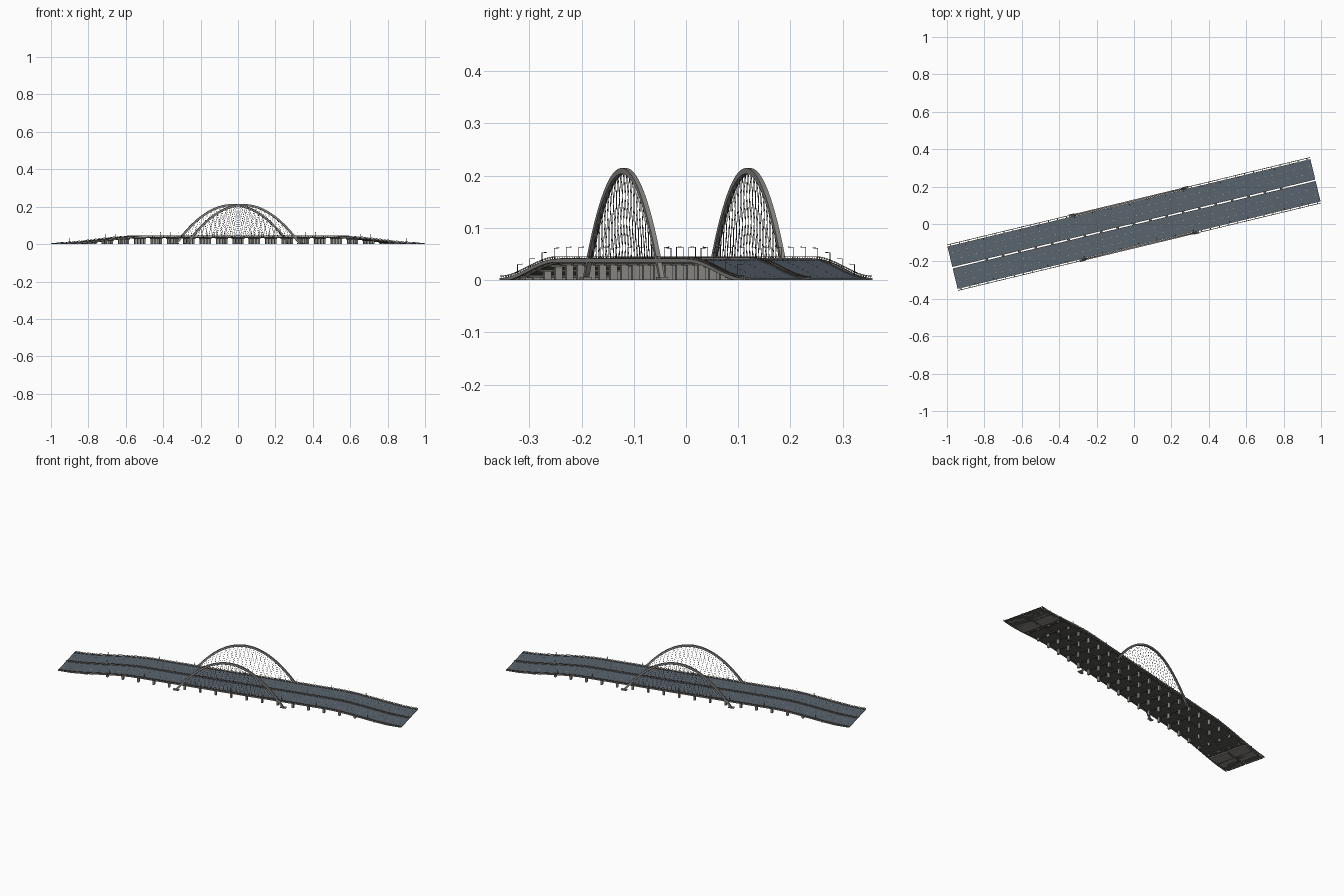
import bpy, bmesh, math
from mathutils import Vector, Matrix

if "Cube" in bpy.data.objects:
    bpy.data.objects.remove(bpy.data.objects["Cube"])

ANGLE = math.atan2(0.2341, 0.9722)   # bridge runs skewed in plan
L = 0.998                            # half length
APEX, SPAN, ARCH_V = 0.209, 0.312, 0.1225


def material(name, rgb):
    m = bpy.data.materials.new(name)
    m.diffuse_color = (*rgb, 1)
    m.use_nodes = True
    m.node_tree.nodes["Principled BSDF"].inputs["Base Color"].default_value = m.diffuse_color
    return m


ASPHALT = material("asphalt", (0.10, 0.125, 0.155))
CONCRETE = material("concrete", (0.27, 0.26, 0.24))
DARK = material("dark_concrete", (0.10, 0.098, 0.085))
STEEL = material("arch_steel", (0.25, 0.24, 0.225))
WHITE = material("road_paint", (0.75, 0.75, 0.75))


def road(u):
    """Road height: flat middle, S-shaped ramps at both ends."""
    t = min(1, max(0, (L - abs(u)) / (L - 0.54)))
    return 0.003 + 0.037 * t * t * (3 - 2 * t)


def finish(name, bm, mat, smooth=False):
    bmesh.ops.recalc_face_normals(bm, faces=bm.faces[:])
    me = bpy.data.meshes.new(name)
    bm.to_mesh(me)
    bm.free()
    me.materials.append(mat)
    ob = bpy.data.objects.new(name, me)
    bpy.context.collection.objects.link(ob)
    ob.rotation_euler.z = ANGLE
    if smooth:
        for p in me.polygons:
            p.use_smooth = True
    return ob


def loft(bm, rings):
    rows = [[bm.verts.new(p) for p in r] for r in rings]
    n = len(rows[0])
    for a, b in zip(rows, rows[1:]):
        for i in range(n):
            j = (i + 1) % n
            bm.faces.new((a[i], a[j], b[j], b[i]))
    bm.faces.new(rows[0])
    bm.faces.new(rows[-1][::-1])


def strip(bm, v0, v1, z0, z1, u0=-L, u1=L, n=80, ground=False):
    """Box section following the road height; z relative to the road."""
    rings = []
    for i in range(n + 1):
        u = u0 + (u1 - u0) * i / n
        h = road(u)
        lo = 0 if ground else max(0, h + z0)
        rings.append([(u, v0, lo), (u, v1, lo), (u, v1, h + z1), (u, v0, h + z1)])
    loft(bm, rings)


def box(bm, u, v, z0, z1, du, dv):
    m = Matrix.Translation((u, v, (z0 + z1) / 2)) @ Matrix.Diagonal((du, dv, z1 - z0, 1))
    bmesh.ops.create_cube(bm, size=1, matrix=m)


def rod(bm, a, b, r, sides=5):
    a, b = Vector(a), Vector(b)
    d = b - a
    m = Matrix.Translation((a + b) / 2) @ d.to_track_quat('Z', 'Y').to_matrix().to_4x4()
    bmesh.ops.create_cone(bm, cap_ends=True, segments=sides, radius1=r, radius2=r,
                          depth=d.length, matrix=m)


def both(name, mat, fn):
    """Run a part builder for each side of the bridge."""
    bm = bmesh.new()
    for s in (-1, 1):
        fn(bm, s)
    return finish(name, bm, mat)


# Twin carriageways with an open gap between them
both("road_surface", ASPHALT, lambda bm, s: strip(bm, s * 0.004, s * 0.1165, -0.002, 0))
both("deck_slab", DARK, lambda bm, s: strip(bm, s * 0.0045, s * 0.116, -0.008, -0.002))
both("edge_kerb", CONCRETE, lambda bm, s: strip(bm, s * 0.1135, s * 0.1165, -0.002, 0.002))
both("median_kerb", CONCRETE, lambda bm, s: strip(bm, s * 0.004, s * 0.006, -0.002, 0.002))
both("outer_edge_beam", CONCRETE, lambda bm, s: strip(bm, s * 0.1235, s * 0.127, -0.006, 0.001))
both("abutment", CONCRETE, lambda bm, s: [
    strip(bm, k * 0.005, k * 0.116, 0, -0.003, s * 0.83, s * (L - 0.001), 16, True)
    for k in (-1, 1)])


# Dashed lane lines
def lane_lines(bm, s):
    for v in (0.042, 0.08):
        for i in range(50):
            u = -0.98 + i * 0.04
            strip(bm, s * v, s * (v + 0.001), 0, 0.0004, u - 0.006, u + 0.006, 1)


both("lane_marking", WHITE, lane_lines)


# Railings: outer edge and median
def railing(bm, s):
    for v, top in ((0.1255, 0.0055), (0.005, 0.0045)):
        strip(bm, s * (v - 0.0005), s * (v + 0.0005), top - 0.001, top)
        strip(bm, s * (v - 0.0004), s * (v + 0.0004), top * 0.55, top * 0.55 + 0.0006)
        for i in range(100):
            u = -0.99 + i * 0.02
            box(bm, u, s * v, road(u), road(u) + top, 0.001, 0.001)


both("railing", DARK, railing)


# Small ties joining outer beam to deck
def ties(bm, s):
    for i in range(41):
        u = -0.98 + i * 0.049
        h = road(u)
        box(bm, u, s * 0.12, max(0, h - 0.005), h - 0.002, 0.004, 0.009)


both("beam_tie", DARK, ties)

# Piers: cross head on a row of columns
caps, cols = bmesh.new(), bmesh.new()
for i in range(-9, 10):
    u = i * 0.09
    h = road(u) - 0.008
    if h > 0.004:
        box(caps, u, 0, h - 0.004, h + 0.001, 0.014, 0.232)
        for v in (-0.1, -0.035, 0.035, 0.1):
            box(cols, u, v, 0, h - 0.003, 0.011, 0.014)
finish("pier_cross_head", caps, DARK)
finish("pier_column", cols, CONCRETE)


# Parabolic arches along both edges
def arch_z(u):
    return APEX * (1 - (u / SPAN) ** 2)


def arch(bm, s):
    rings = []
    for i in range(49):
        u = SPAN * (-1 + i / 24)
        t = Vector((1, 0, -2 * APEX * u / SPAN ** 2)).normalized()
        n = Vector((-t.z, 0, t.x)) * 0.0055
        c, w = Vector((u, s * ARCH_V, arch_z(u))), Vector((0, 0.0045, 0))
        ring = [c - n - w, c - n + w, c + n + w, c + n - w]
        for p in ring:
            p.z = max(0, p.z)
        rings.append(ring)
    loft(bm, rings)


both("arch_rib", STEEL, arch)
both("arch_footing", CONCRETE, lambda bm, s: [
    box(bm, k * SPAN, s * ARCH_V, 0, 0.006, 0.032, 0.016) for k in (-1, 1)])


# Crossing cables between arch and deck
def cables(bm, s):
    for i in range(-11, 12):
        u = i * 0.0235
        for lean in (-1, 1):
            foot = u + lean * 0.25 * (arch_z(u) - 0.04)
            if arch_z(u) > 0.045:
                rod(bm, (u, s * ARCH_V, arch_z(u)), (foot, s * ARCH_V, 0.037), 0.0006, 4)


both("hanger_cable", DARK, cables)


# Slim lamp posts
def lamps(bm, s):
    for i in range(-9, 10):
        u = i * 0.1
        h = road(u)
        rod(bm, (u, s * 0.115, h), (u, s * 0.115, h + 0.023), 0.0006, 4)
        rod(bm, (u, s * 0.115, h + 0.023), (u, s * 0.105, h + 0.0235), 0.0006, 4)


both("lamp_post", DARK, lamps)
